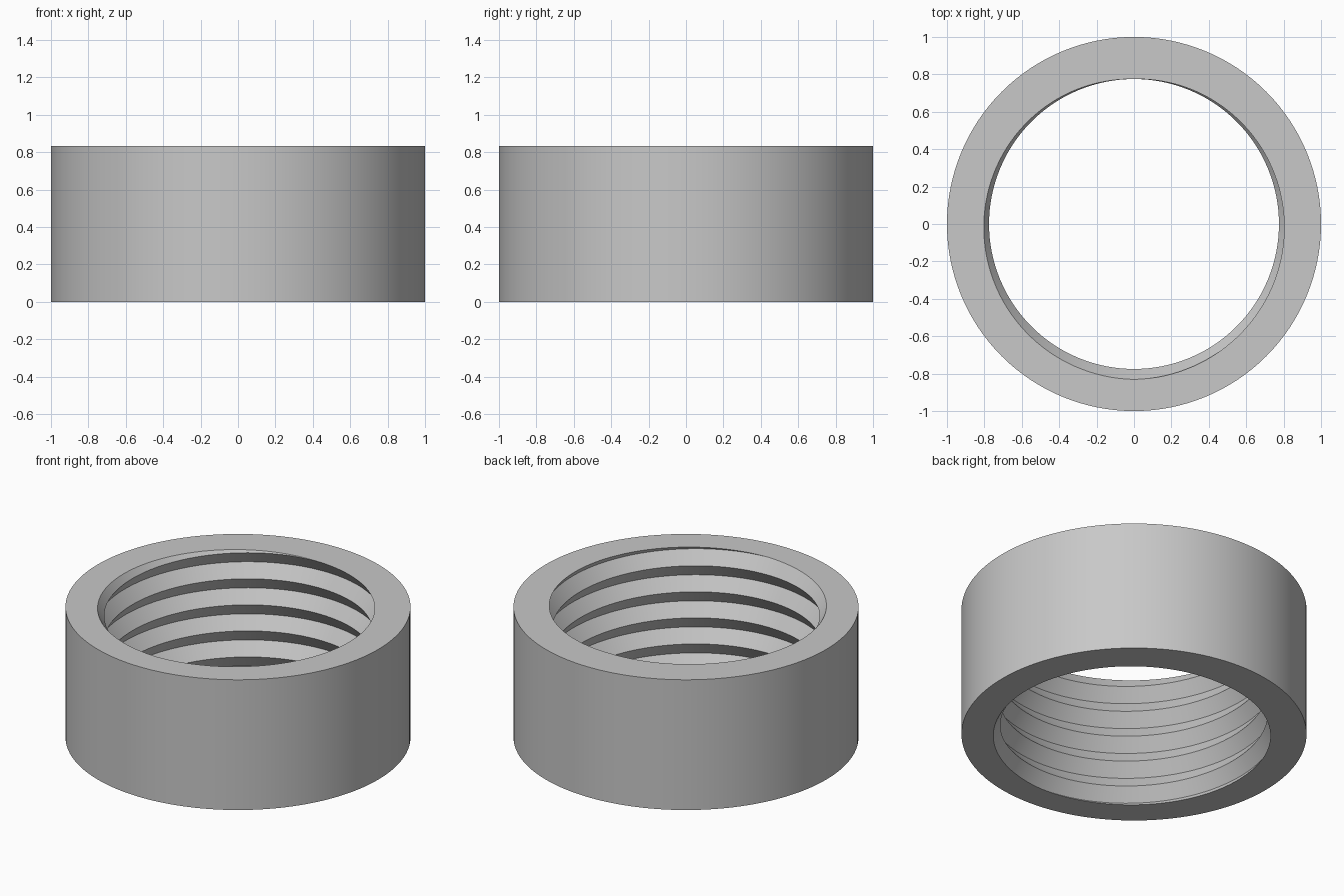
import bpy, bmesh
from math import pi, cos, sin, radians
from mathutils import Matrix

cube = bpy.data.objects.get("Cube")
if cube:
    bpy.data.objects.remove(cube, do_unlink=True)

HEIGHT = 0.833
TURNS = 5
PITCH = HEIGHT / TURNS
OUTER, ROOT, CREST = 1.0, 0.831, 0.775
SEGMENTS = 128

bm = bmesh.new()

# Internal V thread: a helical strip that overshoots both ends
low, high = -2 * TURNS - 4, 4
grid = {}
for i in range(SEGMENTS):
    turn = i / SEGMENTS
    angle = pi / 2 + 2 * pi * turn
    for k in range(low, high + 1):
        r = CREST if k % 2 == 0 else ROOT
        z = HEIGHT + PITCH * (k / 2 - turn)
        grid[i, k] = bm.verts.new((r * cos(angle), r * sin(angle), z))


def point(i, k):
    # One full turn joins the strip to the thread one pitch below
    return grid.get((0, k - 2) if i == SEGMENTS else (i, k))


for i in range(SEGMENTS):
    for k in range(low, high):
        corners = [point(i, k), point(i, k + 1), point(i + 1, k + 1), point(i + 1, k)]
        if all(corners):
            bm.faces.new(corners)

# Trim the thread flush with the two ends
for z, direction in ((0, -1), (HEIGHT, 1)):
    bmesh.ops.bisect_plane(bm, geom=bm.verts[:] + bm.edges[:] + bm.faces[:], dist=1e-5,
                           plane_co=(0, 0, z), plane_no=(0, 0, direction), clear_outer=True)

# Outer wall
bmesh.ops.create_cone(bm, cap_ends=False, segments=SEGMENTS, radius1=OUTER, radius2=OUTER,
                      depth=HEIGHT, matrix=Matrix.Translation((0, 0, HEIGHT / 2)))

# Flat end rims between the thread and the outer wall
for z in (0, HEIGHT):
    rim = [e for e in bm.edges if e.is_boundary and all(abs(v.co.z - z) < 1e-4 for v in e.verts)]
    bmesh.ops.triangle_fill(bm, edges=rim, use_beauty=True, normal=(0, 0, 1))
bmesh.ops.recalc_face_normals(bm, faces=bm.faces[:])

mesh = bpy.data.meshes.new("threaded_ring")
bm.to_mesh(mesh)
bm.free()
ring = bpy.data.objects.new("threaded_ring", mesh)
bpy.context.collection.objects.link(ring)

# Plain grey
grey = bpy.data.materials.new("light_grey")
grey.use_nodes = True
colour = (0.58, 0.58, 0.58, 1)
grey.diffuse_color = colour
grey.node_tree.nodes["Principled BSDF"].inputs["Base Color"].default_value = colour
mesh.materials.append(grey)

bpy.ops.object.select_all(action="DESELECT")
ring.select_set(True)
bpy.context.view_layer.objects.active = ring
bpy.ops.object.shade_smooth_by_angle(angle=radians(30))
